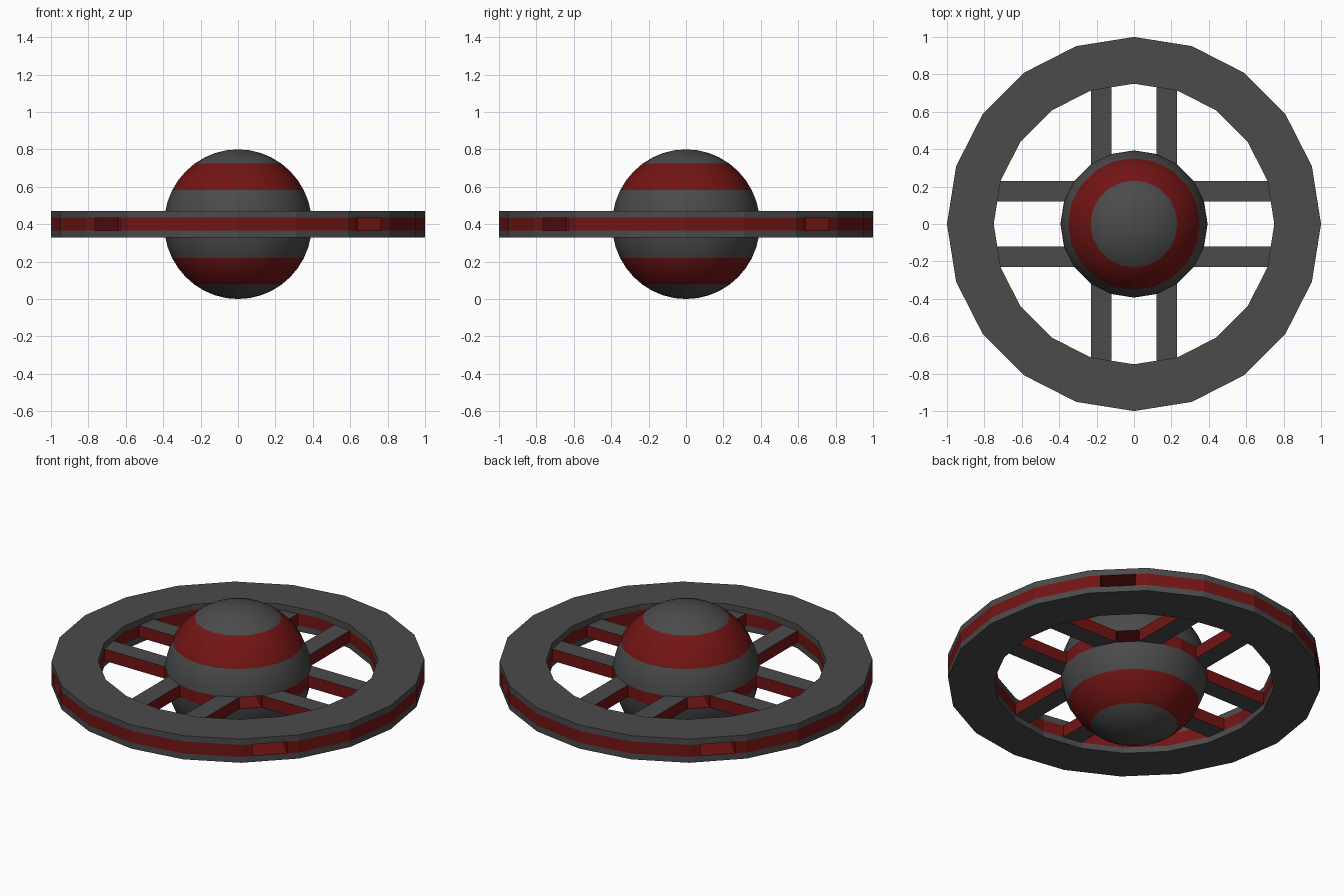
import bpy, bmesh, math
from mathutils import Matrix, Vector

if "Cube" in bpy.data.objects:
    bpy.data.objects.remove(bpy.data.objects["Cube"])

SIDES, MID, BAND, HALF = 20, 0.4, 0.035, 0.07


def material(name, rgb):
    m = bpy.data.materials.new(name)
    m.diffuse_color = (*rgb, 1)
    m.use_nodes = True
    m.node_tree.nodes["Principled BSDF"].inputs["Base Color"].default_value = m.diffuse_color
    return m


GREY = material("dark_grey", (0.07, 0.07, 0.07))
RED = material("dark_red", (0.17, 0.007, 0.007))


def finish(name, bm):
    bmesh.ops.remove_doubles(bm, verts=bm.verts, dist=1e-5)
    bmesh.ops.recalc_face_normals(bm, faces=bm.faces)
    me = bpy.data.meshes.new(name)
    bm.to_mesh(me)
    bm.free()
    me.materials.append(GREY)
    me.materials.append(RED)
    ob = bpy.data.objects.new(name, me)
    ob.location.z = MID
    bpy.context.collection.objects.link(ob)
    return ob


def lathe(name, profile, colours):
    """Spin (radius, z) points round z; colours gives one slot per segment."""
    bm = bmesh.new()
    rings = []
    for r, z in profile:
        if r < 1e-5:
            rings.append([bm.verts.new((0, 0, z))] * SIDES)
        else:
            rings.append([bm.verts.new((r * math.cos(math.tau * i / SIDES),
                                        r * math.sin(math.tau * i / SIDES), z))
                          for i in range(SIDES)])
    for a, b, c in zip(rings, rings[1:], colours):
        for i in range(SIDES):
            j = (i + 1) % SIDES
            quad = list(dict.fromkeys((a[i], a[j], b[j], b[i])))
            bm.faces.new(quad).material_index = c
    return finish(name, bm)


def ring(name, z0, z1, colour):
    return lathe(name, [(1, z0), (1, z1), (0.75, z1), (0.75, z0), (1, z0)], [colour] * 4)


def cut_corners(target, r0, r1, width):
    """Cut a box-shaped recess into the four diagonal facets."""
    bm = bmesh.new()
    for k in range(4):
        bmesh.ops.create_cube(bm, size=1, matrix=(
            Matrix.Rotation(math.pi / 4 + k * math.pi / 2, 4, 'Z')
            @ Matrix.Translation(((r0 + r1) / 2, 0, 0))
            @ Matrix.Diagonal((r1 - r0, width, 2 * BAND - 0.002, 1))))
    for f in bm.faces:
        f.material_index = 1
    cutter = finish(target.name + "_cutter", bm)
    cutter.hide_render = True
    cutter.hide_set(True)
    mod = target.modifiers.new("recesses", 'BOOLEAN')
    mod.operation = 'DIFFERENCE'
    mod.solver = 'EXACT'
    mod.object = cutter


# Outer wheel: grey rims sandwiching a red band with four recesses
ring("upper_rim", BAND, HALF, 0)
ring("lower_rim", -HALF, -BAND, 0)
cut_corners(ring("rim_band", -BAND, BAND, 1), 0.81, 1.05, 0.19)

# Red hub slice at the globe's equator, with recesses between the spokes
hub = lathe("hub", [(0, -BAND), (0.393, -BAND), (0.393, BAND), (0, BAND)], [1] * 3)
cut_corners(hub, 0.2, 0.45, 0.12)

# Striped upper and lower domes
lats = [5, 9, 18, 27, 36, 45, 54, 63, 72, 81, 90]
stripes = [1 if 27 <= a < 54 else 0 for a in lats[:-1]]
for name, s in (("upper_dome", 1), ("lower_dome", -1)):
    pts = [(0.395 * math.cos(math.radians(a)), s * 0.4 * math.sin(math.radians(a)))
           for a in lats]
    dome = lathe(name, pts, stripes)
    for p in dome.data.polygons:
        p.use_smooth = True

# Eight spokes in parallel pairs, grey above and below, red on the sides
for k in range(4):
    for n, x in (("a", 0.175), ("b", -0.175)):
        bm = bmesh.new()
        bmesh.ops.create_cube(bm, size=1, matrix=(
            Matrix.Rotation(k * math.pi / 2, 4, 'Z')
            @ Matrix.Translation((x, 0.535, 0))
            @ Matrix.Diagonal((0.112, 0.43, 2 * BAND, 1))))
        bm.normal_update()
        for f in bm.faces:
            f.material_index = 0 if abs(f.normal.z) > 0.5 else 1
        finish(f"spoke_{k + 1}{n}", bm)
